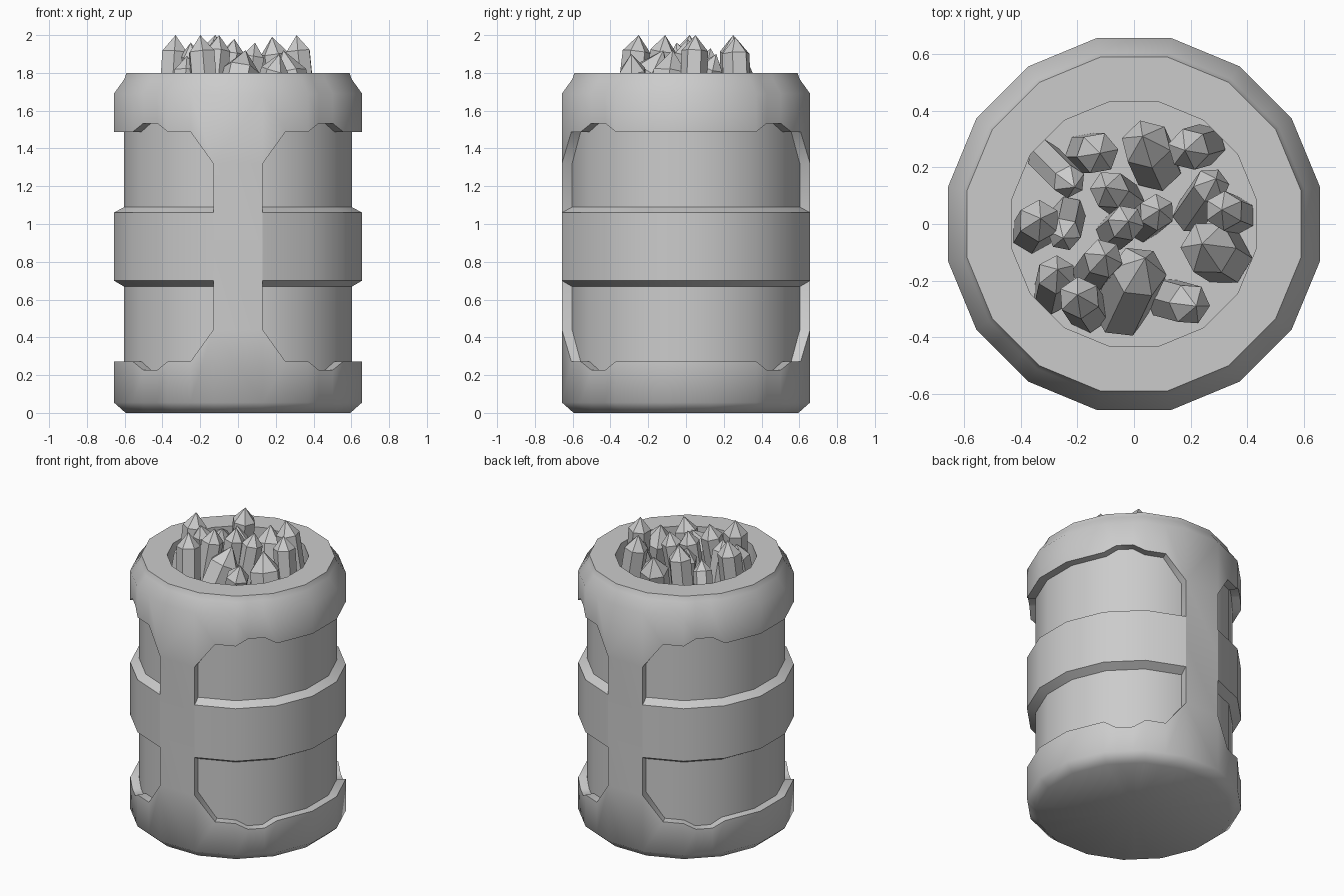
import bpy, bmesh, math
from mathutils import Vector

if "Cube" in bpy.data.objects:
    bpy.data.objects.remove(bpy.data.objects["Cube"])

OUT, INN = 0.657, 0.603        # apothems of armour shell and recessed core
STEP = math.radians(22.5)      # 16-sided body, flats face the axes
MID = 0.88                     # height of the panel mirror plane


def finish(bm, name, smooth=True):
    bmesh.ops.remove_doubles(bm, verts=bm.verts, dist=1e-5)
    bmesh.ops.dissolve_degenerate(bm, edges=bm.edges, dist=1e-5)
    bmesh.ops.recalc_face_normals(bm, faces=bm.faces)
    me = bpy.data.meshes.new(name)
    bm.to_mesh(me)
    bm.free()
    ob = bpy.data.objects.new(name, me)
    bpy.context.collection.objects.link(ob)
    if smooth:
        bpy.context.view_layer.objects.active = ob
        ob.select_set(True)
        bpy.ops.object.shade_smooth_by_angle(angle=math.radians(50))
        ob.select_set(False)
    return ob


def point(u, apothem, z):
    """Point on the 16-gon; u counts faces, u=0 is the right edge of the front post."""
    i = math.floor(u)
    r = apothem / math.cos(STEP / 2)
    a, b = [Vector((r * math.sin((k + 0.5) * STEP), -r * math.cos((k + 0.5) * STEP), z))
            for k in (i, i + 1)]
    return a.lerp(b, u - i)


def loft(bm, columns, closed):
    cols = [[bm.verts.new(p) for p in c] for c in columns]
    pairs = list(zip(cols, cols[1:] + cols[:1]))
    for a, b in pairs if closed else pairs[:-1]:
        for k in range(len(a) - 1):
            bm.faces.new((a[k], b[k], b[k + 1], a[k + 1]))
    return cols


# Panel opening edge: (face position, height); post drops to the mid plane
half = [(0, MID), (0, 1.32), (0.5, 1.488), (1, 1.488), (1.3, 1.533), (1.7, 1.533),
        (2, 1.488), (3, 1.488)]
side = half + [(7 - u, z) for u, z in reversed(half)]
edge = side + [(u + 8, z) for u, z in side]

# Upper shell: rim, bevel, hole wall, posts
FLOOR = 1.5
bm = bmesh.new()
top_profile = [(0.432, FLOOR), (0.432, 1.8), (0.59, 1.8), (0.603, 1.765), (OUT, 1.69)]
cols = loft(bm, [[point(u, r, z) for r, z in top_profile + [(OUT, f), (INN - 0.01, f)]]
                 for u, f in edge], True)
finish(bm, "upper_shell")

# Lower shell mirrored about the panel mid plane, with closed base
bm = bmesh.new()
low_profile = [(0.001, 0), (0.595, 0), (OUT, 0.055)]
loft(bm, [[point(u, r, z) for r, z in
           low_profile + [(OUT, 2 * MID - f), (INN - 0.01, 2 * MID - f)]]
          for u, f in edge], True)
finish(bm, "lower_shell")

# Middle band between the posts, on both sides
bm = bmesh.new()
band = [(INN - 0.01, 0.663), (OUT, 0.70), (OUT, 1.06), (INN - 0.01, 1.095)]
for start in (0, 8):
    loft(bm, [[point(start + k, r, z) for r, z in band] for k in range(8)], False)
finish(bm, "middle_band")

# Recessed core wall
bm = bmesh.new()
loft(bm, [[point(k, INN, 0.15), point(k, INN, 1.62)] for k in range(16)], True)
finish(bm, "core_wall")

# Floor of the open top
bm = bmesh.new()
bm.faces.new([bm.verts.new(point(k, 0.432, FLOOR)) for k in range(16)])
finish(bm, "hole_floor", False)

# Crystals: tip x, y, z, base x, y, radius
crystals = [
    (-0.33, 0.02, 2.00, -0.36, -0.03, 0.075), (-0.12, 0.25, 2.00, -0.17, 0.25, 0.075),
    (0.03, 0.31, 1.90, 0.08, 0.20, 0.09), (0.18, 0.26, 1.99, 0.25, 0.28, 0.075),
    (0.29, 0.16, 1.90, 0.20, 0.03, 0.065), (0.31, 0.05, 2.00, 0.36, 0.03, 0.07),
    (0.24, -0.07, 1.92, 0.32, -0.12, 0.10), (0.22, -0.29, 1.90, 0.11, -0.26, 0.075),
    (0.04, -0.12, 1.92, -0.05, -0.31, 0.10), (-0.20, -0.25, 2.00, -0.16, -0.31, 0.075),
    (-0.27, -0.16, 1.89, -0.29, -0.25, 0.07), (-0.10, -0.11, 2.00, -0.15, -0.18, 0.07),
    (-0.25, -0.05, 1.96, -0.23, 0.04, 0.06), (-0.02, 0.01, 1.98, -0.07, -0.03, 0.065),
    (0.09, 0.05, 1.96, 0.03, 0.00, 0.065), (-0.10, 0.13, 1.93, -0.03, 0.08, 0.07),
    (-0.21, 0.13, 1.88, -0.32, 0.24, 0.06),
]
for n, (tx, ty, tz, bx, by, r) in enumerate(crystals):
    base, tip = Vector((bx, by, FLOOR)), Vector((tx, ty, tz))
    axis = (tip - base).normalized()
    rot = axis.to_track_quat('Z', 'Y')
    shoulder = tip - axis * r * 1.2
    bm = bmesh.new()
    spokes = [rot @ Vector((r * math.cos(t), r * math.sin(t), 0))
              for t in (n * 0.7 + k * math.pi / 3 for k in range(6))]
    low = [bm.verts.new(base + s) for s in spokes]
    high = [bm.verts.new(shoulder + s) for s in spokes]
    peak = bm.verts.new(tip)
    bm.faces.new(low[::-1])
    for k in range(6):
        j = (k + 1) % 6
        bm.faces.new((low[k], low[j], high[j], high[k]))
        bm.faces.new((high[k], high[j], peak))
    finish(bm, f"crystal_{n + 1}", False)
